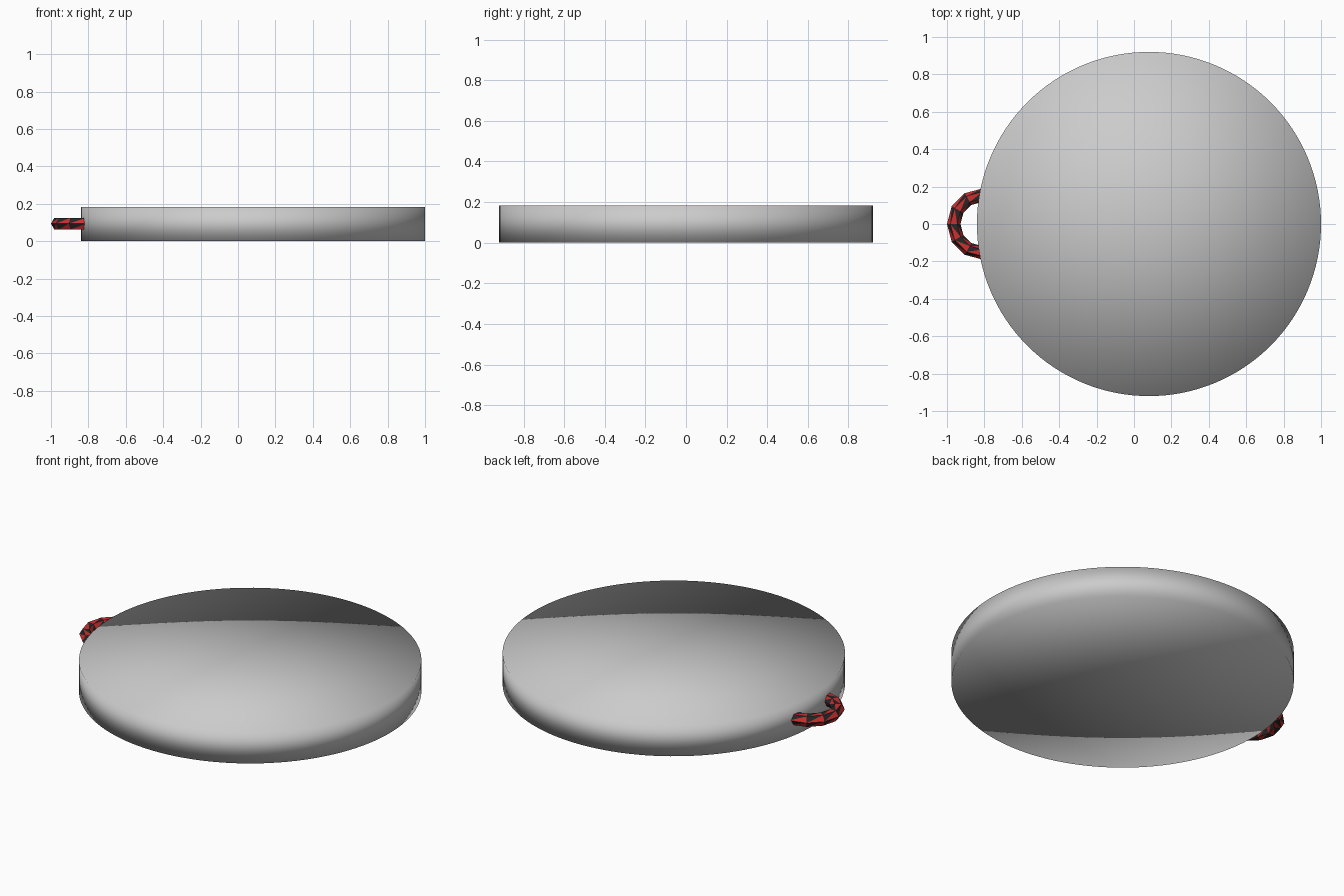
import bpy, bmesh
from math import sin, cos, pi

if "Cube" in bpy.data.objects:
    bpy.data.objects.remove(bpy.data.objects["Cube"])


def material(name, rgb):
    m = bpy.data.materials.new(name)
    m.diffuse_color = (*rgb, 1)
    m.use_nodes = True
    m.node_tree.nodes["Principled BSDF"].inputs["Base Color"].default_value = m.diffuse_color
    return m


# Disc: fan-capped cylinder, smooth shaded right over the rim
bpy.ops.mesh.primitive_cylinder_add(vertices=128, radius=0.92, depth=0.184,
                                    end_fill_type='TRIFAN', location=(0.08, 0, 0.092))
disc = bpy.context.object
disc.name = "disc"
bpy.ops.object.shade_smooth()

# Ring: low-poly torus, each quad split into a red and a black triangle
MAJOR, MINOR, R, r = 12, 6, 0.154, 0.036
bm = bmesh.new()
rows = []
for i in range(MAJOR):
    a = 2 * pi * i / MAJOR
    row = []
    for j in range(MINOR):
        b = 2 * pi * j / MINOR
        d = R + r * cos(b)
        row.append(bm.verts.new((d * cos(a), d * sin(a), r * sin(b))))
    rows.append(row)
for i in range(MAJOR):
    p, q = rows[i], rows[(i + 1) % MAJOR]
    for j in range(MINOR):
        k = (j + 1) % MINOR
        bm.faces.new((p[j], q[j], q[k])).material_index = 0
        bm.faces.new((p[j], q[k], p[k])).material_index = 1
mesh = bpy.data.meshes.new("handle_ring")
bm.to_mesh(mesh)
bm.free()
mesh.materials.append(material("red", (0.6, 0.03, 0.03)))
mesh.materials.append(material("black", (0.02, 0.02, 0.02)))
ring = bpy.data.objects.new("handle_ring", mesh)
ring.location = (-0.81, 0, 0.094)
bpy.context.collection.objects.link(ring)
